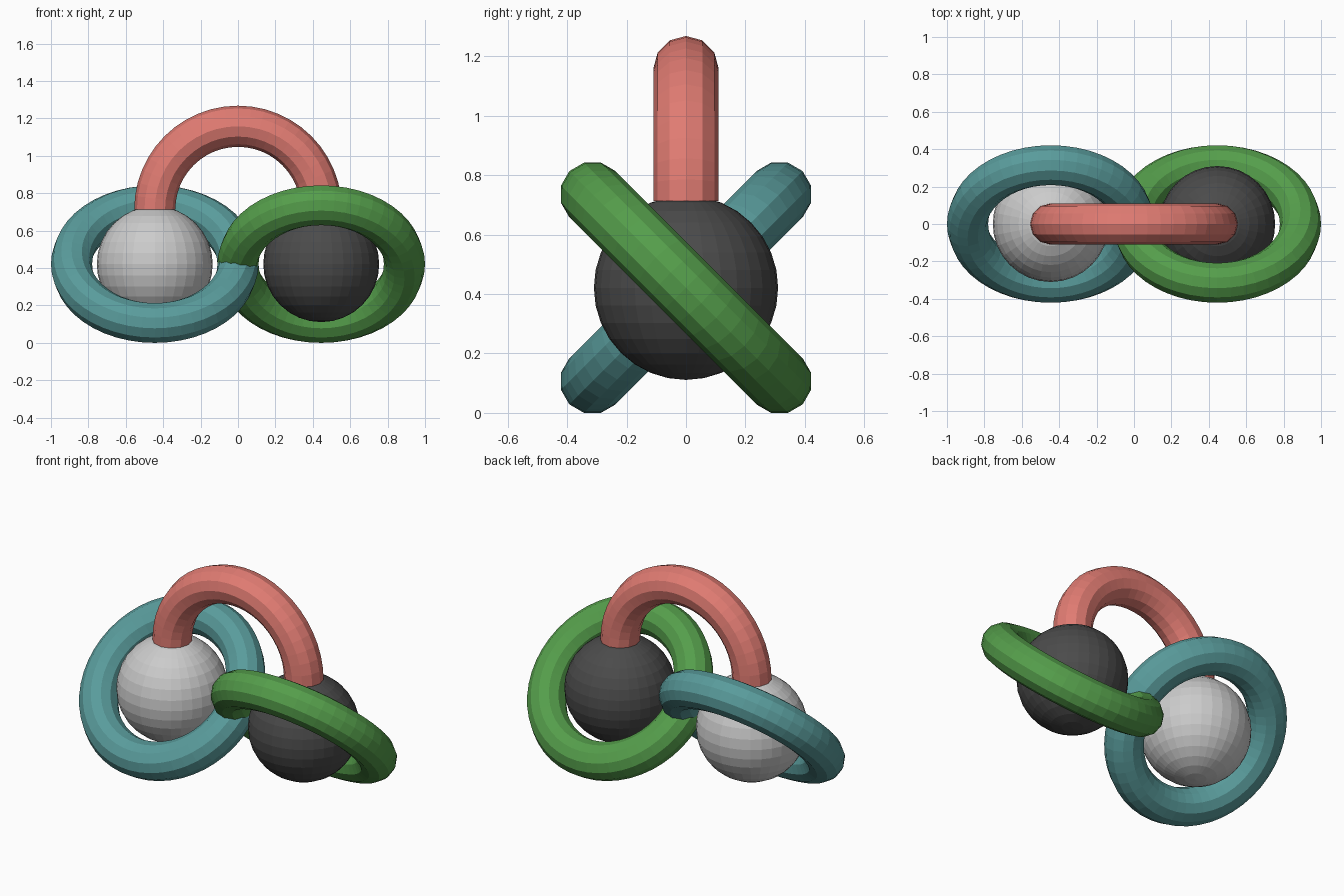
import bpy, bmesh
from math import pi

if "Cube" in bpy.data.objects:
    bpy.data.objects.remove(bpy.data.objects["Cube"])

R, TUBE = 0.445, 0.11     # ring radius and tube radius
BALL = 0.31               # ball radius
MID = 0.421               # height of the ring and ball centres


def paint(obj, name, rgb):
    mat = bpy.data.materials.new(name)
    mat.diffuse_color = (*rgb, 1)
    mat.use_nodes = True
    mat.node_tree.nodes["Principled BSDF"].inputs["Base Color"].default_value = mat.diffuse_color
    obj.data.materials.append(mat)


def ring(name, loc, tilt):
    bpy.ops.mesh.primitive_torus_add(major_radius=R, minor_radius=TUBE,
                                     major_segments=48, minor_segments=12,
                                     location=loc, rotation=(tilt, 0, 0))
    obj = bpy.context.object
    obj.name = name
    return obj


def ball(name, x):
    bpy.ops.mesh.primitive_uv_sphere_add(segments=32, ring_count=16, radius=BALL,
                                         location=(x, 0, MID))
    obj = bpy.context.object
    obj.name = name
    return obj


# Two tilted rings meeting at the centre
paint(ring("left_ring", (-R, 0, MID), pi / 4), "teal", (0.10, 0.33, 0.33))
paint(ring("right_ring", (R, 0, MID), -pi / 4), "green", (0.09, 0.34, 0.07))

# A ball inside each ring
ball("left_ball", -R)
paint(ball("right_ball", R), "charcoal", (0.07, 0.07, 0.07))

# Arched handle: upper half of an upright ring, with closed feet
handle = ring("handle", (0, 0, 0.713), pi / 2)
bm = bmesh.new()
bm.from_mesh(handle.data)
bmesh.ops.bisect_plane(bm, geom=bm.verts[:] + bm.edges[:] + bm.faces[:], dist=1e-4,
                       plane_co=(0, 0, 0), plane_no=(0, 1, 0), clear_inner=True)
bmesh.ops.holes_fill(bm, edges=[e for e in bm.edges if e.is_boundary], sides=0)
bm.to_mesh(handle.data)
bm.free()
paint(handle, "coral", (0.75, 0.20, 0.17))
